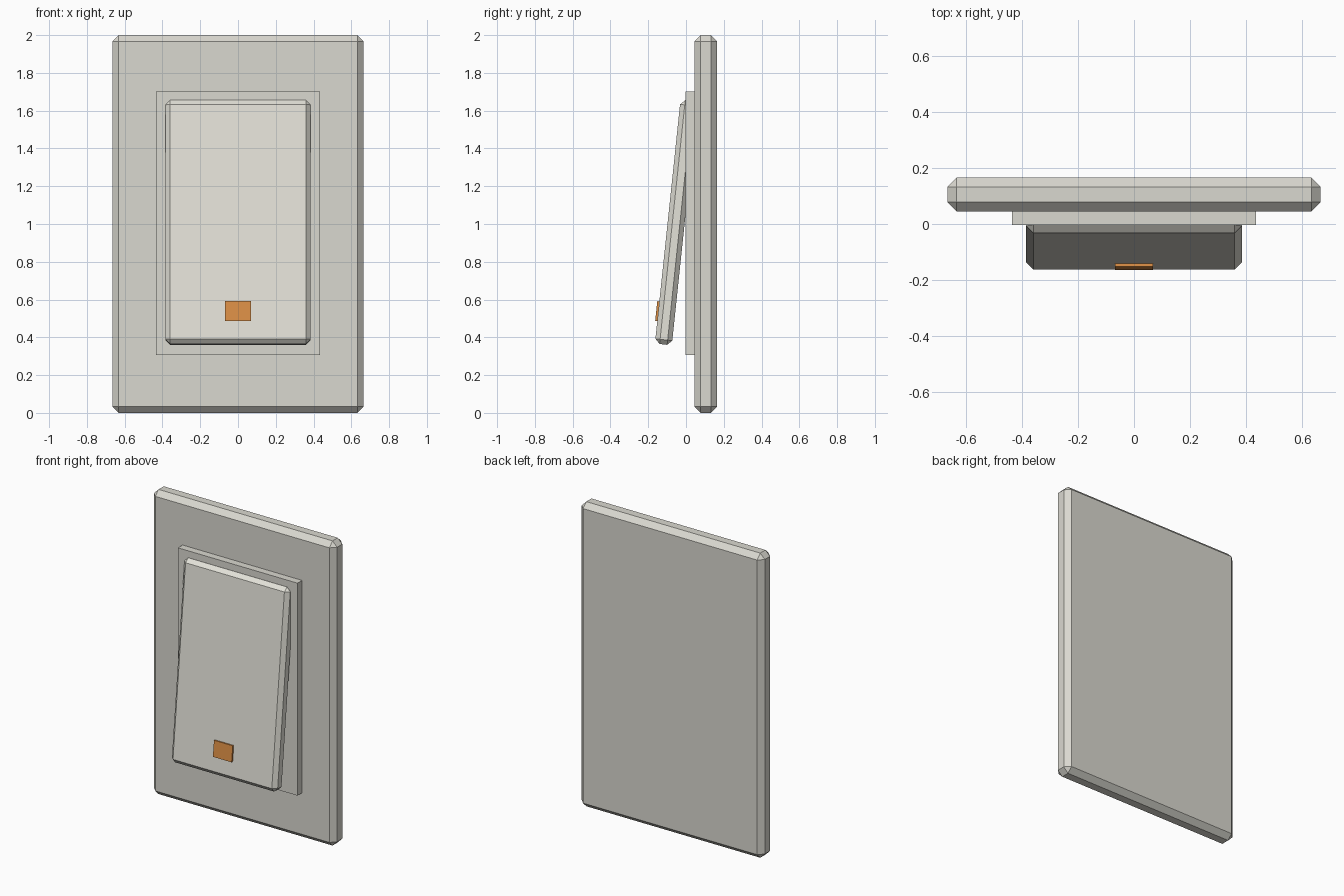
import bpy, bmesh, math
from mathutils import Matrix, Vector

if "Cube" in bpy.data.objects:
    bpy.data.objects.remove(bpy.data.objects["Cube"])


def material(name, rgb):
    m = bpy.data.materials.new(name)
    m.diffuse_color = (*rgb, 1)
    m.use_nodes = True
    m.node_tree.nodes["Principled BSDF"].inputs["Base Color"].default_value = m.diffuse_color
    return m


PLATE = material("warm_grey_plastic", (0.70, 0.69, 0.63))
ROCKER = material("ivory_plastic", (0.77, 0.76, 0.69))
AMBER = material("amber_lens", (0.70, 0.27, 0.06))


def box(name, size, matrix, mat, chamfer=0):
    """Flat-shaded box with optional single-segment chamfer."""
    bm = bmesh.new()
    bmesh.ops.create_cube(bm, size=1, matrix=Matrix.Diagonal((*size, 1)))
    if chamfer:
        bmesh.ops.bevel(bm, geom=bm.edges[:], offset=chamfer, segments=1,
                        affect='EDGES', profile=0.5)
    mesh = bpy.data.meshes.new(name)
    bm.to_mesh(mesh)
    bm.free()
    mesh.materials.append(mat)
    ob = bpy.data.objects.new(name, mesh)
    ob.matrix_world = matrix
    bpy.context.collection.objects.link(ob)
    return ob


def at(x, y, z):
    return Matrix.Translation(Vector((x, y, z)))


# Wall plate and the raised frame around the rocker
box("wall_plate", (1.33, 0.12, 2.0), at(0, 0.105, 1.0), PLATE, 0.033)
box("rocker_frame", (0.868, 0.06, 1.395), at(0, 0.027, 1.003), PLATE)

# Rocker tilted so that its lower end stands out
tilt = at(0, -0.052, 1.008) @ Matrix.Rotation(math.radians(-6), 4, 'X')
box("rocker", (0.768, 0.09, 1.298), tilt, ROCKER, 0.025)

# Indicator lens set into the rocker face
box("indicator_lens", (0.136, 0.03, 0.105), tilt @ at(0, -0.041, -0.477), AMBER)
